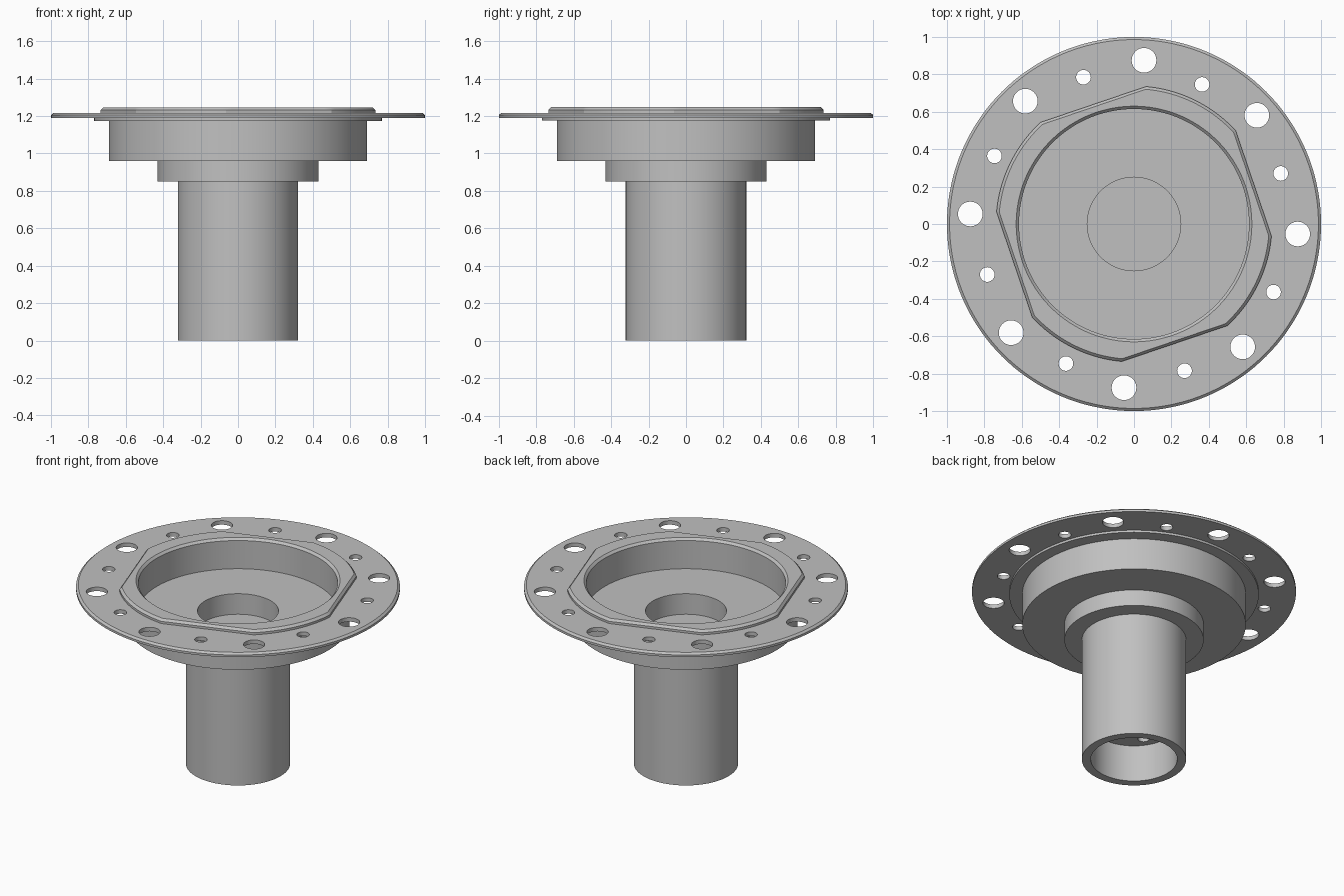
import bpy
import bmesh
from math import cos, sin, radians
from mathutils import Matrix

cube = bpy.data.objects.get("Cube")
if cube:
    bpy.data.objects.remove(cube, do_unlink=True)

SEGMENTS = 144
FLAT_SPAN = 47.5      # degrees covered by each flat of the pad
FIRST_CORNER = 85.0   # angle where the first flat starts

steel = bpy.data.materials.new("machined_grey")
steel.use_nodes = True
grey = (0.53, 0.53, 0.53, 1)
steel.diffuse_color = grey
steel.node_tree.nodes["Principled BSDF"].inputs["Base Color"].default_value = grey


def make_object(name, bm):
    mesh = bpy.data.meshes.new(name)
    bmesh.ops.recalc_face_normals(bm, faces=bm.faces)
    bm.to_mesh(mesh)
    bm.free()
    mesh.materials.append(steel)
    obj = bpy.data.objects.new(name, mesh)
    bpy.context.collection.objects.link(obj)
    return obj


def round_radius(r, angle):
    return r


def flatted_radius(r, angle):
    """Circle of radius r trimmed by four flats."""
    off = (angle - FIRST_CORNER) % 90 - FLAT_SPAN / 2
    if abs(off) > FLAT_SPAN / 2:
        return r
    return r * cos(radians(FLAT_SPAN / 2)) / cos(radians(off))


def turn(name, profile, closed=True, outline=round_radius, outline_rings=0):
    """Sweep a profile around z; the first outline_rings points follow outline."""
    bm = bmesh.new()
    rings = []
    for i, (r, z) in enumerate(profile):
        shape = outline if i < outline_rings else round_radius
        ring = []
        for k in range(SEGMENTS):
            a = k * 360 / SEGMENTS
            rad = shape(r, a)
            ring.append(bm.verts.new((rad * cos(radians(a)), rad * sin(radians(a)), z)))
        rings.append(ring)
    pairs = list(zip(rings, rings[1:]))
    if closed:
        pairs.append((rings[-1], rings[0]))
    for lower, upper in pairs:
        for k in range(SEGMENTS):
            n = (k + 1) % SEGMENTS
            bm.faces.new((lower[k], lower[n], upper[n], upper[k]))
    # Close the ends of profiles that do not loop back
    if not closed:
        bm.faces.new(rings[0])
        bm.faces.new(rings[-1])
    return make_object(name, bm)


def drill(obj, patterns):
    """Cut circles of holes: (count, start angle, pitch radius, hole radius, z, depth)."""
    bm = bmesh.new()
    for count, start, pitch, radius, z, depth in patterns:
        for k in range(count):
            a = radians(start + k * 360 / count)
            bmesh.ops.create_cone(
                bm, cap_ends=True, segments=40, radius1=radius, radius2=radius, depth=depth,
                matrix=Matrix.Translation((pitch * cos(a), pitch * sin(a), z)))
    cutter = make_object("hole_cutter", bm)
    cutter.hide_render = True
    mod = obj.modifiers.new("holes", "BOOLEAN")
    mod.operation = "DIFFERENCE"
    mod.solver = "EXACT"
    mod.object = cutter
    bpy.context.view_layer.objects.active = obj
    bpy.ops.object.modifier_apply(modifier=mod.name)
    bpy.data.objects.remove(cutter, do_unlink=True)


# Hollow spindle with a solid web between its upper and lower bores
spindle = turn("spindle", [
    (0.267, 0.25), (0.267, 0), (0.322, 0), (0.322, 0.96), (0.25, 0.96), (0.25, 0.9)],
    closed=False)
drill(spindle, [(4, -58, 0.19, 0.035, 0.25, 0.2)])

# Stepped collar between spindle and cup
collar = turn("collar", [(0.322, 0.85), (0.43, 0.85), (0.43, 0.96), (0.322, 0.96)])

# Open cup with a narrow shoulder under the flange
cup = turn("cup", [
    (0.25, 0.96), (0.69, 0.96), (0.69, 1.175), (0.77, 1.175),
    (0.77, 1.19), (0.615, 1.19), (0.615, 1.04), (0.25, 1.04)])

# Thin flange with large and small bolt holes
flange = turn("flange", [
    (0.615, 1.19), (1, 1.19), (1, 1.205), (0.986, 1.217), (0.615, 1.217)])
drill(flange, [(8, -3.5, 0.877, 0.066, 1.2, 0.2), (8, 19, 0.83, 0.039, 1.2, 0.2)])

# Raised pad with four flats and a chamfered round opening
pad = turn("raised_pad", [
    (0.738, 1.217), (0.738, 1.232), (0.723, 1.247),
    (0.63, 1.247), (0.615, 1.232), (0.615, 1.217)],
    outline=flatted_radius, outline_rings=3)

# Smooth the turned walls, keeping machined edges crisp
bpy.ops.object.select_all(action="DESELECT")
for part in (spindle, collar, cup, flange, pad):
    part.select_set(True)
bpy.context.view_layer.objects.active = spindle
bpy.ops.object.shade_smooth_by_angle(angle=radians(20))
